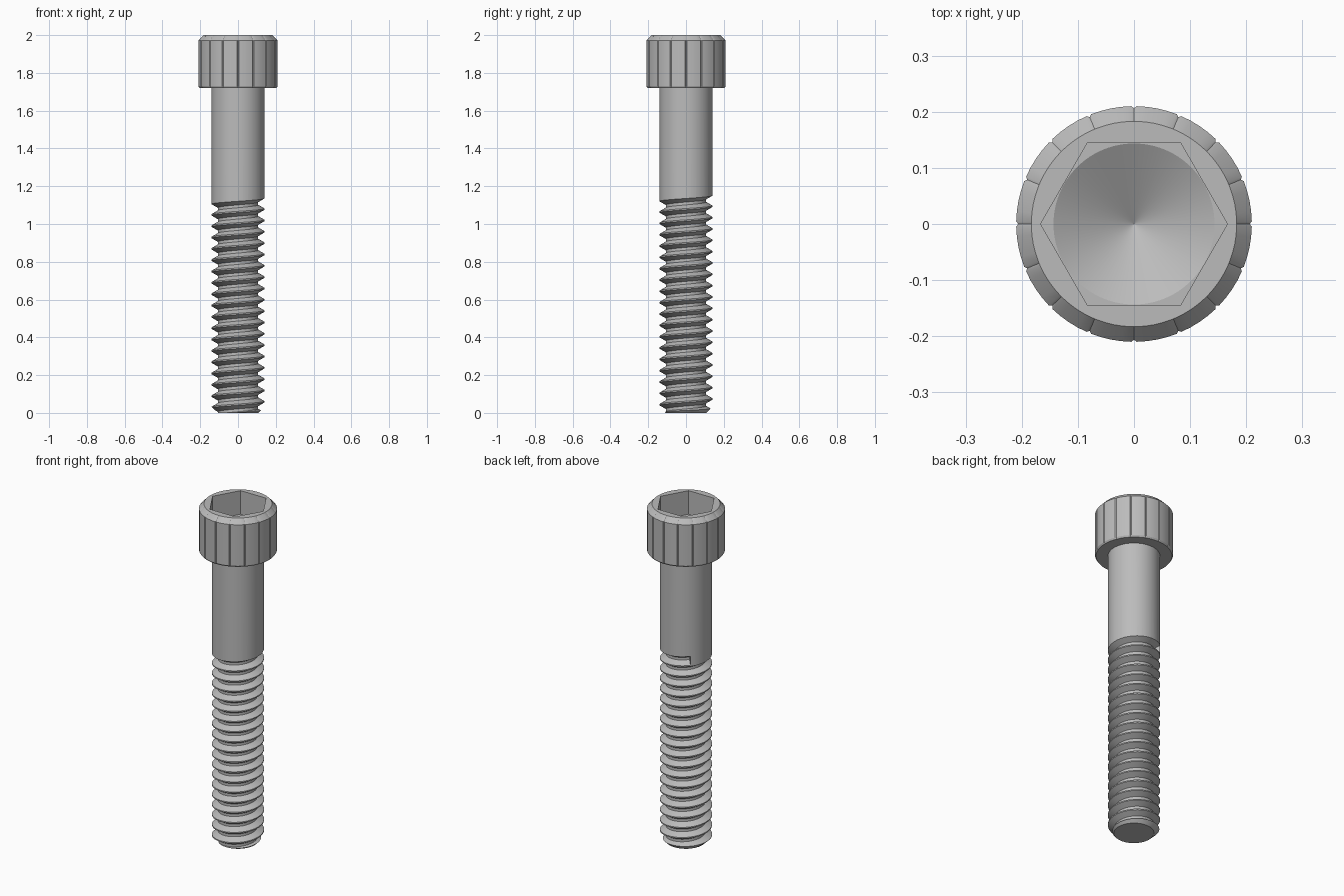
import bpy, bmesh
from math import sin, cos, pi, radians

old = bpy.data.objects.get("Cube")
if old:
    bpy.data.objects.remove(old)

steel = bpy.data.materials.new("grey_steel")
steel.use_nodes = True
GREY = (0.5, 0.5, 0.5, 1)
steel.diffuse_color = GREY
steel.node_tree.nodes["Principled BSDF"].inputs["Base Color"].default_value = GREY


def skin(name, rings):
    """Solid through equal-length rings of points, capped at both ends."""
    bm = bmesh.new()
    loops = [[bm.verts.new(p) for p in ring] for ring in rings]
    n = len(loops[0])
    for a, b in zip(loops, loops[1:]):
        for i in range(n):
            j = (i + 1) % n
            bm.faces.new((a[i], a[j], b[j], b[i]))
    bm.faces.new(loops[0][::-1])
    bm.faces.new(loops[-1])
    bmesh.ops.recalc_face_normals(bm, faces=bm.faces)
    mesh = bpy.data.meshes.new(name)
    bm.to_mesh(mesh)
    bm.free()
    mesh.materials.append(steel)
    obj = bpy.data.objects.new(name, mesh)
    bpy.context.collection.objects.link(obj)
    return obj


def circle(r, z, n=96):
    return [(r * cos(2 * pi * i / n), r * sin(2 * pi * i / n), z) for i in range(n)]


def cut(target, cutter):
    """Subtract the cutter, then discard it."""
    mod = target.modifiers.new("cut", "BOOLEAN")
    mod.operation, mod.solver, mod.object = "DIFFERENCE", "EXACT", cutter
    bpy.context.view_layer.objects.active = target
    bpy.ops.object.modifier_apply(modifier=mod.name)
    bpy.data.objects.remove(cutter)


def smooth(obj):
    bpy.ops.object.select_all(action="DESELECT")
    obj.select_set(True)
    bpy.context.view_layer.objects.active = obj
    bpy.ops.object.shade_smooth_by_angle(angle=radians(25))


# Shank: plain cylinder with a chamfered tip
R, ROOT, PITCH = 0.14, 0.107, 0.06
shank = skin("threaded_shank", [circle(0.108, 0), circle(R, 0.032), circle(R, 1.725)])

# Thread: helical V groove, ending abruptly at the back left of the shank
END, STEPS, TURNS = 2.75 * pi, 64, 20
OUT = R + 0.004
half_root = PITCH / 8
half_out = half_root + (OUT - ROOT) * 0.577
groove = []
for k in range(TURNS * STEPS + 1):
    t = END - 2 * pi * (TURNS - k / STEPS)
    zc = 1.105 + (t - pi) * PITCH / (2 * pi) - PITCH * 7 / 16
    section = ((ROOT, -half_root), (OUT, -half_out), (OUT, half_out), (ROOT, half_root))
    groove.append([(r * cos(t), r * sin(t), zc + dz) for r, dz in section])
cut(shank, skin("thread_cutter", groove))
smooth(shank)

# Head: gripping rim with sixteen narrow vertical notches
LOBES = 16


def notched(r, z, depth=0.004):
    pts = []
    for i in range(LOBES):
        mid = 360 / LOBES * i
        for off, d in ((0, depth), (1.2, 0), (6.2, 0), (11.25, 0), (16.3, 0), (21.3, 0)):
            a = radians(mid + off)
            pts.append(((r - d) * cos(a), (r - d) * sin(a), z))
    return pts


head = skin("socket_head", [notched(0.204, 1.72, 0), notched(0.21, 1.729),
                            notched(0.21, 1.972), notched(0.183, 2.0, 0)])

# Socket: hexagonal recess with a drilled conical floor
FLOOR = 1.86
cut(head, skin("hex_cutter", [circle(0.1665, FLOOR, 6), circle(0.1665, 2.1, 6)]))
cut(head, skin("drill_cutter", [circle(0.0005, FLOOR - 0.083), circle(0.1435, FLOOR),
                                circle(0.1435, FLOOR + 0.05)]))
smooth(head)
